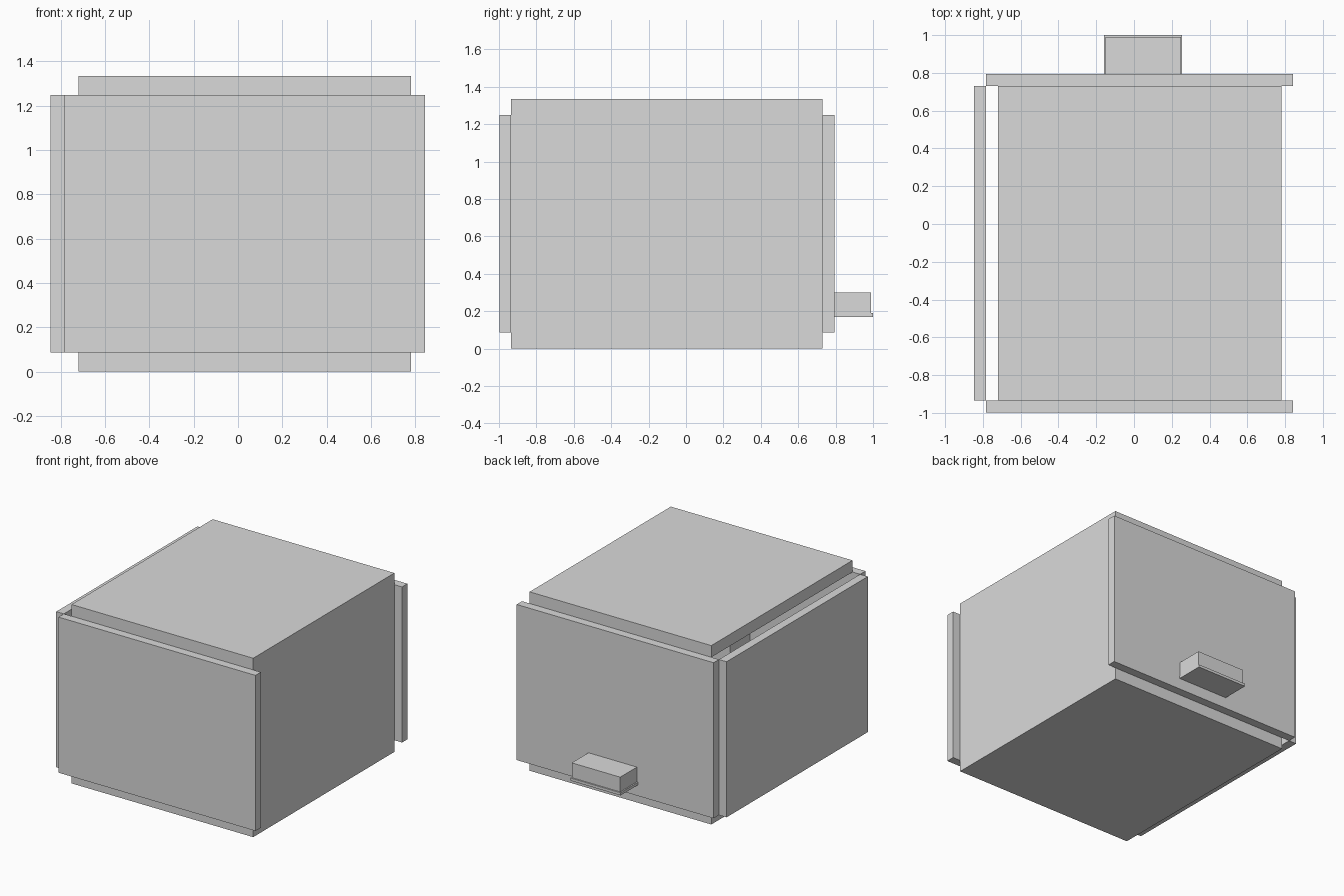
import bpy, bmesh

if "Cube" in bpy.data.objects:
    bpy.data.objects.remove(bpy.data.objects["Cube"])

grey = bpy.data.materials.new("plain grey")
grey.diffuse_color = (0.7, 0.7, 0.7, 1)
grey.use_nodes = True
grey.node_tree.nodes["Principled BSDF"].inputs["Base Color"].default_value = grey.diffuse_color


def finish(name, bm):
    bmesh.ops.recalc_face_normals(bm, faces=bm.faces)
    mesh = bpy.data.meshes.new(name)
    bm.to_mesh(mesh)
    bm.free()
    mesh.materials.append(grey)
    obj = bpy.data.objects.new(name, mesh)
    bpy.context.collection.objects.link(obj)


def box(name, x, y, z):
    """Box from (low, high) ranges on each axis."""
    bm = bmesh.new()
    bmesh.ops.create_cube(bm, size=1)
    for v in bm.verts:
        for i, (lo, hi) in enumerate((x, y, z)):
            v.co[i] = lo if v.co[i] < 0 else hi
    finish(name, bm)


def extrude_y(name, profile, y0, y1):
    """Extrude an x-z outline along y."""
    bm = bmesh.new()
    face = bm.faces.new([bm.verts.new((x, y0, z)) for x, z in profile])
    ext = bmesh.ops.extrude_face_region(bm, geom=[face])
    moved = [g for g in ext["geom"] if isinstance(g, bmesh.types.BMVert)]
    bmesh.ops.translate(bm, verts=moved, vec=(0, y1 - y0, 0))
    finish(name, bm)


L, R = -0.72, 0.78            # sides of the casing
F, B = -0.935, 0.73           # front and back of the casing
H, T, W = 1.335, 0.087, 0.063  # height, slab thickness, wall thickness

# C-shaped casing: floor, right wall and lid, open on the left
extrude_y("casing", [(L, 0), (R, 0), (R, H), (L, H), (L, H - T),
                     (R - W, H - T), (R - W, T), (L, T)], F, B)

# Panels standing off the open sides
pz = (T, H - T)
box("front_panel", (L - W, R + W), (F - W, F), pz)
box("back_panel", (L - W, R + W), (B, B + W), pz)
box("left_panel", (L - 2 * W, L - W), (F, B), pz)

# Inner block behind the front panel
box("inner_block", (0.125, 0.53), (F, F + 0.235), (T, 0.8))

# Small tray with a block on the back
box("tray_plate", (-0.16, 0.255), (B + W, 1.0), (0.17, 0.19))
box("tray_block", (-0.15, 0.25), (B + W, 0.99), (0.19, 0.30))
